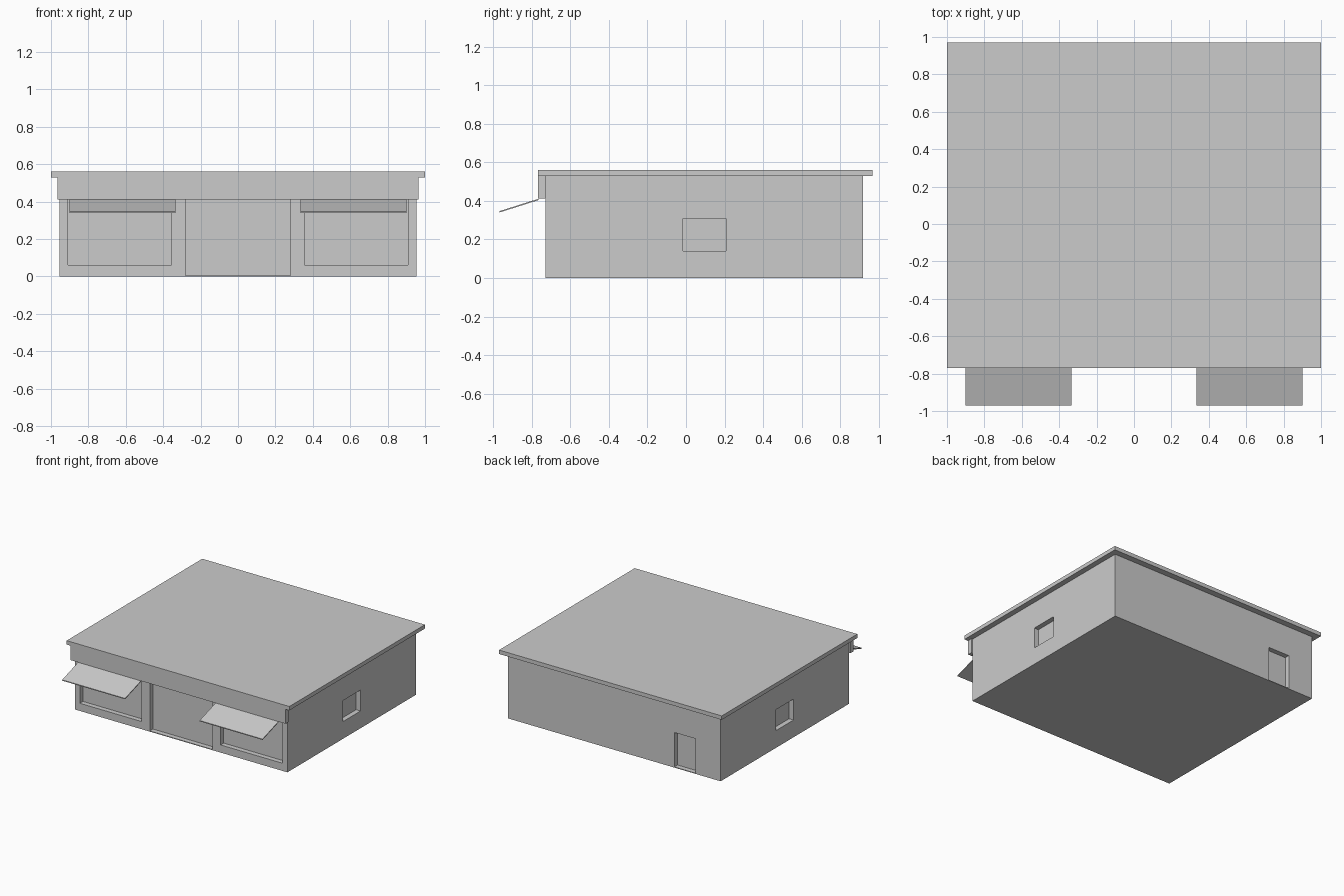
import bpy
import bmesh
from mathutils import Vector

cube = bpy.data.objects.get("Cube")
if cube:
    bpy.data.objects.remove(cube, do_unlink=True)

grey = bpy.data.materials.new("plain_grey")
grey.use_nodes = True
colour = (0.6, 0.6, 0.6, 1)
grey.diffuse_color = colour
grey.node_tree.nodes["Principled BSDF"].inputs["Base Color"].default_value = colour


def box(name, x, y, z):
    """Box between (min, max) pairs on each axis."""
    bm = bmesh.new()
    bmesh.ops.create_cube(bm, size=1)
    for v in bm.verts:
        v.co = Vector(r[0] if c < 0 else r[1] for c, r in zip(v.co, (x, y, z)))
    mesh = bpy.data.meshes.new(name)
    bm.to_mesh(mesh)
    bm.free()
    mesh.materials.append(grey)
    obj = bpy.data.objects.new(name, mesh)
    bpy.context.collection.objects.link(obj)
    return obj


def cut(target, name, x, y, z):
    """Recess a box-shaped opening into the target."""
    cutter = box(name, x, y, z)
    cutter.hide_render = True
    mod = target.modifiers.new(name, 'BOOLEAN')
    mod.operation = 'DIFFERENCE'
    mod.solver = 'EXACT'
    mod.object = cutter
    bpy.context.view_layer.objects.active = target
    bpy.ops.object.modifier_apply(modifier=name)
    bpy.data.objects.remove(cutter, do_unlink=True)


W, FRONT, BACK = 0.955, -0.73, 0.92   # wall faces
DEPTH, SLAB, HEAD = 0.04, 0.006, 0.412
EAVE, TOP = 0.53, 0.562

# Walls with recessed openings
walls = box("walls", (-W, W), (FRONT, BACK), (0, EAVE))
front_cut = (FRONT - 0.1, FRONT + DEPTH)
cut(walls, "entrance_recess", (-0.28, 0.28), front_cut, (SLAB, HEAD))
cut(walls, "back_door_recess", (-0.73, -0.54), (BACK - DEPTH, BACK + 0.1), (SLAB, 0.285))
for side in (-1, 1):
    cut(walls, "shop_window_recess", sorted((side * 0.355, side * 0.91)), front_cut, (0.062, HEAD))
    cut(walls, "side_window_recess", sorted((side * (W - DEPTH), side * (W + 0.1))),
        (-0.015, 0.208), (0.14, 0.31))

# Roof slab and front fascia
box("roof", (-1, 1), (-0.77, 0.97), (EAVE, TOP))
box("fascia", (-0.965, 0.965), (-0.768, FRONT), (HEAD, EAVE))

# Sloping awnings over the shop windows
for side, label in ((1, "left"), (-1, "right")):
    awning = box(label + "_awning", sorted((side * 0.335, side * 0.9)), (-0.97, -0.765), (0.405, 0.412))
    for v in awning.data.vertices:
        if v.co.y < -0.9:
            v.co.z -= 0.065
